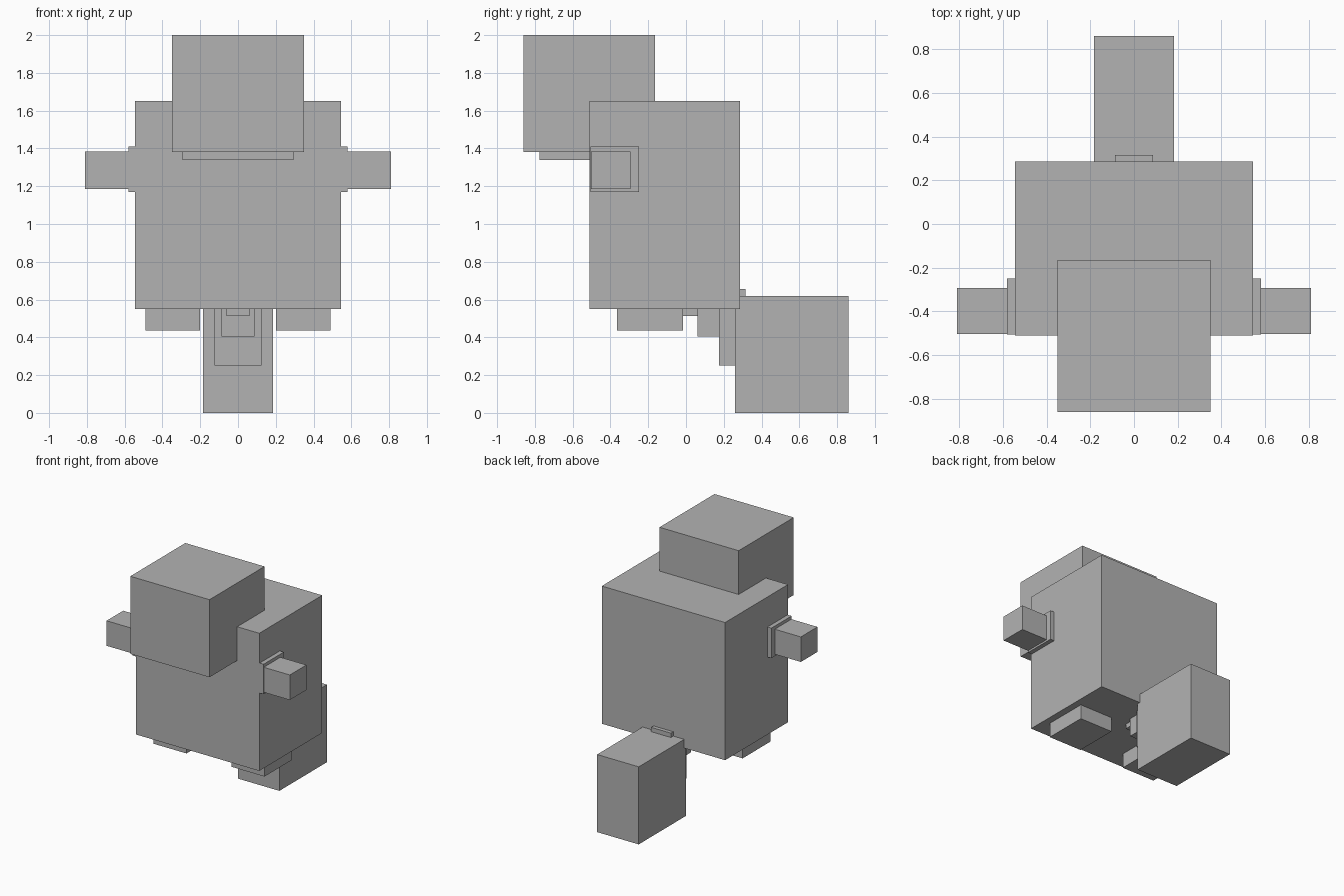
import bpy
import bmesh

cube = bpy.data.objects.get("Cube")
if cube:
    bpy.data.objects.remove(cube, do_unlink=True)

# Single plain grey material
grey = bpy.data.materials.new("plain_grey")
grey.use_nodes = True
colour = (0.45, 0.45, 0.45, 1.0)
grey.diffuse_color = colour
bsdf = next(n for n in grey.node_tree.nodes if n.type == 'BSDF_PRINCIPLED')
bsdf.inputs["Base Color"].default_value = colour


def box(name, xs, ys, zs):
    """Flat-faced box spanning the given (low, high) ranges."""
    spans = (xs, ys, zs)
    centre = [(lo + hi) / 2 for lo, hi in spans]
    size = [hi - lo for lo, hi in spans]
    bm = bmesh.new()
    bmesh.ops.create_cube(bm, size=1.0)
    bmesh.ops.scale(bm, vec=size, verts=bm.verts)
    mesh = bpy.data.meshes.new(name)
    bm.to_mesh(mesh)
    bm.free()
    mesh.materials.append(grey)
    obj = bpy.data.objects.new(name, mesh)
    obj.location = centre
    bpy.context.scene.collection.objects.link(obj)
    return obj


def centred(name, half_width, ys, zs):
    return box(name, (-half_width, half_width), ys, zs)


def pair(name, xs, ys, zs):
    box("left_" + name, xs, ys, zs)
    box("right_" + name, (-xs[1], -xs[0]), ys, zs)


# Body, neck and head
centred("body", 0.545, (-0.51, 0.285), (0.55, 1.65))
centred("neck", 0.295, (-0.775, -0.25), (1.34, 1.60))
centred("head", 0.35, (-0.86, -0.165), (1.38, 2.0))

# Arms and feet
pair("shoulder", (0.50, 0.58), (-0.505, -0.25), (1.17, 1.41))
pair("arm", (0.52, 0.81), (-0.503, -0.293), (1.185, 1.385))
pair("foot", (0.20, 0.49), (-0.365, -0.015), (0.435, 0.60))

# Tail, growing segment by segment towards the heavy tip
centred("tail_root", 0.06, (-0.02, 0.12), (0.512, 0.63))
centred("tail_inner", 0.087, (0.06, 0.315), (0.405, 0.655))
centred("tail_outer", 0.125, (0.175, 0.42), (0.25, 0.60))
centred("tail_tip", 0.184, (0.26, 0.86), (0.0, 0.62))
